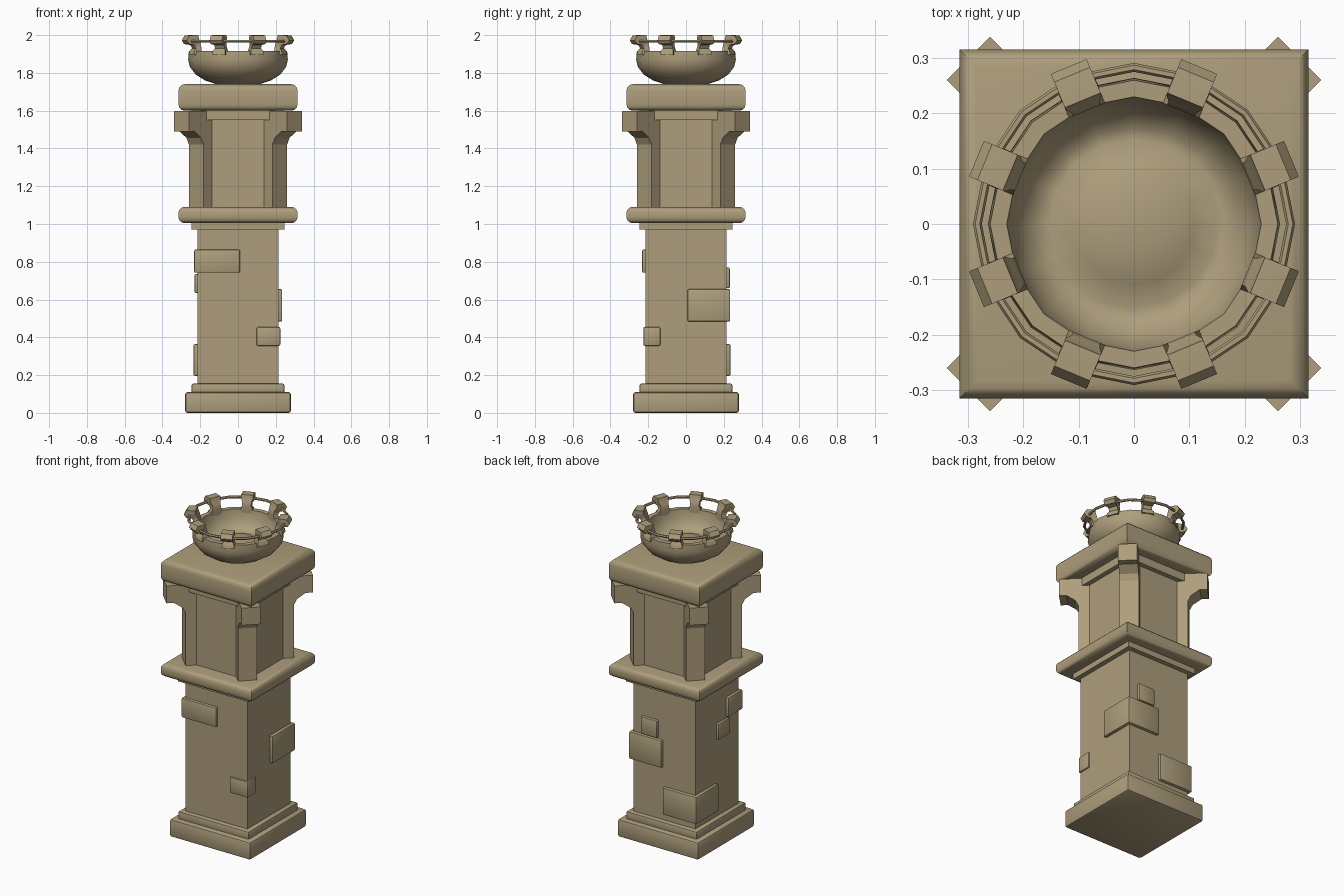
import bpy, bmesh, math
from mathutils import Vector, Matrix

if "Cube" in bpy.data.objects:
    bpy.data.objects.remove(bpy.data.objects["Cube"])

STONE = bpy.data.materials.new("sandstone")
STONE.diffuse_color = (0.42, 0.34, 0.2, 1)
STONE.use_nodes = True
STONE.node_tree.nodes["Principled BSDF"].inputs["Base Color"].default_value = STONE.diffuse_color


def finish(name, bm, angle=None):
    bmesh.ops.remove_doubles(bm, verts=bm.verts[:], dist=1e-5)
    bmesh.ops.recalc_face_normals(bm, faces=bm.faces[:])
    me = bpy.data.meshes.new(name)
    bm.to_mesh(me)
    bm.free()
    ob = bpy.data.objects.new(name, me)
    bpy.context.collection.objects.link(ob)
    me.materials.append(STONE)
    if angle:
        bpy.ops.object.select_all(action='DESELECT')
        ob.select_set(True)
        bpy.context.view_layer.objects.active = ob
        bpy.ops.object.shade_smooth_by_angle(angle=math.radians(angle))
    return ob


def loft(bm, rings):
    """Skin a list of closed rings and cap both ends."""
    vs = [[bm.verts.new(p) for p in r] for r in rings]
    n = len(vs[0])
    for a, b in zip(vs, vs[1:]):
        for i in range(n):
            j = (i + 1) % n
            bm.faces.new((a[i], a[j], b[j], b[i]))
    bm.faces.new(vs[0][::-1])
    bm.faces.new(vs[-1])


def square_stack(name, profile):
    """Square slab from (half width, height) pairs."""
    bm = bmesh.new()
    loft(bm, [[(-h, -h, z), (h, -h, z), (h, h, z), (-h, h, z)] for h, z in profile])
    return finish(name, bm, 35)


def rounded(h, z0, z1, r, steps=3):
    """Profile of a slab with rounded lower and upper edges."""
    arc = [math.pi / 2 * i / steps for i in range(steps + 1)]
    low = [(h - r + r * math.sin(a), z0 + r - r * math.cos(a)) for a in arc]
    high = [(h - r + r * math.cos(a), z1 - r + r * math.sin(a)) for a in arc]
    return low + high


def block(name, x0, x1, y0, y1, z0, z1, bevel=0.008):
    bm = bmesh.new()
    bmesh.ops.create_cube(bm, size=1)
    size = Vector((x1 - x0, y1 - y0, z1 - z0))
    mid = Vector((x0 + x1, y0 + y1, z0 + z1)) / 2
    bmesh.ops.scale(bm, vec=size, verts=bm.verts[:])
    bmesh.ops.translate(bm, vec=mid, verts=bm.verts[:])
    if bevel:
        bmesh.ops.bevel(bm, geom=bm.edges[:], offset=bevel, segments=2, profile=0.5, affect='EDGES')
    return finish(name, bm, 35)


def lathe(name, profile, n, closed=False):
    bm = bmesh.new()
    vs = [bm.verts.new((r, 0, z)) for r, z in profile]
    es = [bm.edges.new(p) for p in zip(vs, vs[1:])]
    if closed:
        es.append(bm.edges.new((vs[-1], vs[0])))
    bmesh.ops.spin(bm, geom=vs + es, cent=(0, 0, 0), axis=(0, 0, 1),
                   angle=math.tau, steps=n, use_duplicate=False)
    return finish(name, bm, 50)


# Plinth, shaft and mouldings
block("base", -.28, .28, -.28, .28, 0, .11, .012)
block("base_step", -.245, .245, -.245, .245, .1, .155, .008)
block("shaft", -.215, .215, -.215, .215, .14, 1.0, 0)
block("shaft_collar", -.245, .245, -.245, .245, .97, 1.01, 0)
square_stack("middle_slab", rounded(.315, 1.005, 1.09, .03))
block("upper_core", -.215, .215, -.215, .215, 1.08, 1.6, 0)
block("upper_collar", -.245, .245, -.245, .245, 1.55, 1.605, 0)
square_stack("top_slab", rounded(.315, 1.6, 1.74, .032))

# Raised stones, most wrapping around a corner
stones = [(-.232, .01, -.232, -.09, .742, .865),
          (.098, .224, -.226, -.135, .355, .455),
          (-.23, -.2, -.11, .005, .635, .735),
          (-.235, .0, .01, .235, .195, .365),
          (.008, .234, .008, .234, .483, .655),
          (.04, .155, .2, .232, .66, .77)]
for i, s in enumerate(stones):
    block(f"raised_stone_{i + 1}", *s)

# Diagonal corner brackets
side = [(.2, 1.08), (.3125, 1.08), (.3125, 1.42), (.33, 1.455), (.38, 1.49),
        (.423, 1.49), (.423, 1.598), (.2, 1.598)]
for k in range(4):
    bm = bmesh.new()
    loft(bm, [[(r, w, z) for r, z in side] for w in (-.055, .055)])
    bm.transform(Matrix.Rotation(math.radians(45 + 90 * k), 4, 'Z'))
    finish(f"corner_bracket_{k + 1}", bm)

# Fire bowl with a low domed floor
lathe("fire_bowl", [(0, 1.738), (.12, 1.742), (.175, 1.76), (.225, 1.792), (.255, 1.832),
                    (.264, 1.87), (.26, 1.915), (.23, 1.915), (.222, 1.865), (.2, 1.825),
                    (.175, 1.805), (.152, 1.80), (.11, 1.822), (.055, 1.835), (0, 1.838)], 16)

# Thin hoop joining the crown prongs
lathe("crown_hoop", [(.283 + .008 * math.cos(a), 1.967 + .008 * math.sin(a))
                     for a in [math.tau * i / 6 for i in range(6)]], 16, True)

# Waisted prongs: inner radius, inner z, outer radius, outer z, half width
prong = [(.222, 1.895, .268, 1.895, .036), (.222, 1.918, .264, 1.915, .035),
         (.222, 1.938, .252, 1.93, .027), (.228, 1.962, .262, 1.948, .027),
         (.238, 1.98, .295, 1.953, .035), (.242, 2.0, .308, 1.972, .035),
         (.26, 2.0, .292, 1.998, .035)]
for k in range(8):
    bm = bmesh.new()
    loft(bm, [[(a, -w, za), (b, -w, zb), (b, w, zb), (a, w, za)] for a, za, b, zb, w in prong])
    bm.transform(Matrix.Rotation(math.radians(22.5 + 45 * k), 4, 'Z'))
    finish(f"crown_prong_{k + 1}", bm, 35)
